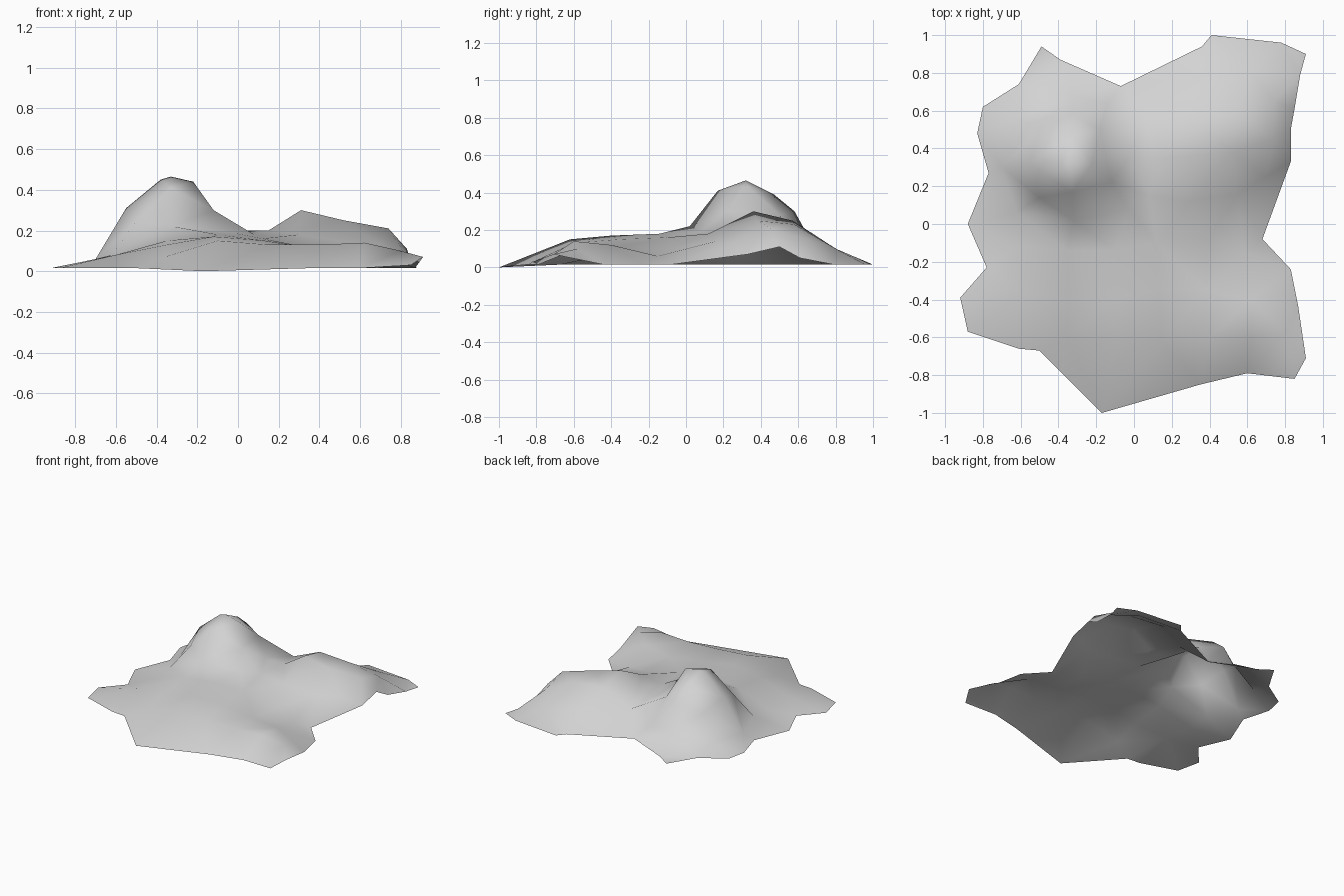
import bpy
import bmesh
from mathutils import Vector
from mathutils.geometry import delaunay_2d_cdt

default_cube = bpy.data.objects.get("Cube")
if default_cube:
    bpy.data.objects.remove(default_cube, do_unlink=True)

GROUND_LEVEL = 0.015

# Ragged shoreline of the land, counter-clockwise from the front tip
shoreline = [
    (-.17, -1), (.35, -.85), (.6, -.79), (.85, -.82), (.91, -.71),
    (.87, -.44), (.83, -.24), (.68, -.08), (.83, .33), (.83, .5),
    (.85, .61), (.88, .79), (.91, .9), (.78, .96), (.41, 1),
    (.36, .94), (-.07, .73), (-.39, .87), (-.49, .94), (-.61, .74),
    (-.8, .62), (-.83, .48), (-.77, .27), (-.88, 0), (-.78, -.23),
    (-.92, -.39), (-.88, -.57), (-.61, -.66), (-.5, -.67),
]

# Places where the shoreline lifts off the ground, by index
raised_shore = {0: 0, 3: .03, 4: .07, 8: .07, 9: .11, 10: .05}

# Steep mountain at the back right
mountain = [
    (-.38, .32, .45), (-.33, .32, .465), (-.22, .32, .44),
    (-.33, .17, .41), (-.33, .47, .39), (-.33, .58, .3),
    (-.33, .68, .12), (-.55, .32, .31), (-.7, .3, .06),
    (-.5, .5, .24), (-.62, .56, .07), (-.5, .14, .25),
    (-.18, .5, .28), (-.14, .64, .1), (-.12, .22, .3),
    (-.02, .36, .2), (-.32, .02, .22), (-.62, .06, .08),
    (-.03, .08, .19),
]

# Broad hill at the back left
hill = [
    (.31, .36, .3), (.15, .35, .2), (.08, .15, .18),
    (.3, .12, .18), (.52, .38, .25), (.74, .45, .21),
    (.55, .16, .14), (.7, .25, .13), (.3, .57, .25),
    (.55, .58, .23), (.74, .65, .15), (.35, .77, .12),
    (.62, .8, .1), (.07, .58, .15),
]

# Low plateau and gentle knoll along the front
plateau = [
    (-.1, -.14, .18), (-.12, -.4, .17), (-.1, -.62, .15),
    (-.35, -.4, .13), (-.35, -.14, .15), (-.6, -.36, .08),
    (-.62, -.12, .06), (-.36, -.6, .07), (.15, -.62, .13),
    (.13, -.35, .15), (.12, -.1, .16), (.4, -.08, .1),
    (.38, -.35, .11), (.4, -.6, .13), (.62, -.6, .14),
    (.62, -.4, .12), (.58, -.15, .06), (.8, -.58, .1),
]


def flat_material(name, colour):
    """Make a plain matte material of one colour."""
    material = bpy.data.materials.new(name)
    material.use_nodes = True
    material.diffuse_color = colour
    shader = material.node_tree.nodes["Principled BSDF"]
    shader.inputs["Base Color"].default_value = colour
    shader.inputs["Roughness"].default_value = 0.9
    return material


def build_terrain(name, outline, landmarks, material):
    """Triangulate the outline around the landmarks as one open sheet."""
    border = [(x, y, raised_shore.get(i, GROUND_LEVEL))
              for i, (x, y) in enumerate(outline)]
    points = border + landmarks
    flat_points = [Vector(point[:2]) for point in points]
    result = delaunay_2d_cdt(flat_points, [], [list(range(len(border)))], 1, 1e-5)
    flat_verts, triangles, sources = result[0], result[2], result[3]

    bm = bmesh.new()
    verts = [bm.verts.new((flat.x, flat.y, points[source[0]][2]))
             for flat, source in zip(flat_verts, sources)]
    for triangle in triangles:
        face = bm.faces.new([verts[i] for i in triangle])
        face.smooth = True
        face.normal_update()
        if face.normal.z < 0:
            face.normal_flip()
    bm.normal_update()

    # Turn long diagonals so slopes follow the relief
    bmesh.ops.beautify_fill(bm, faces=bm.faces[:], edges=bm.edges[:], method="ANGLE")

    mesh = bpy.data.meshes.new(name)
    bm.to_mesh(mesh)
    bm.free()
    mesh.materials.append(material)
    terrain = bpy.data.objects.new(name, mesh)
    bpy.context.collection.objects.link(terrain)
    return terrain


pale_stone = flat_material("pale_grey_stone", (0.65, 0.65, 0.65, 1))
build_terrain("mountain_terrain", shoreline, mountain + hill + plateau, pale_stone)
